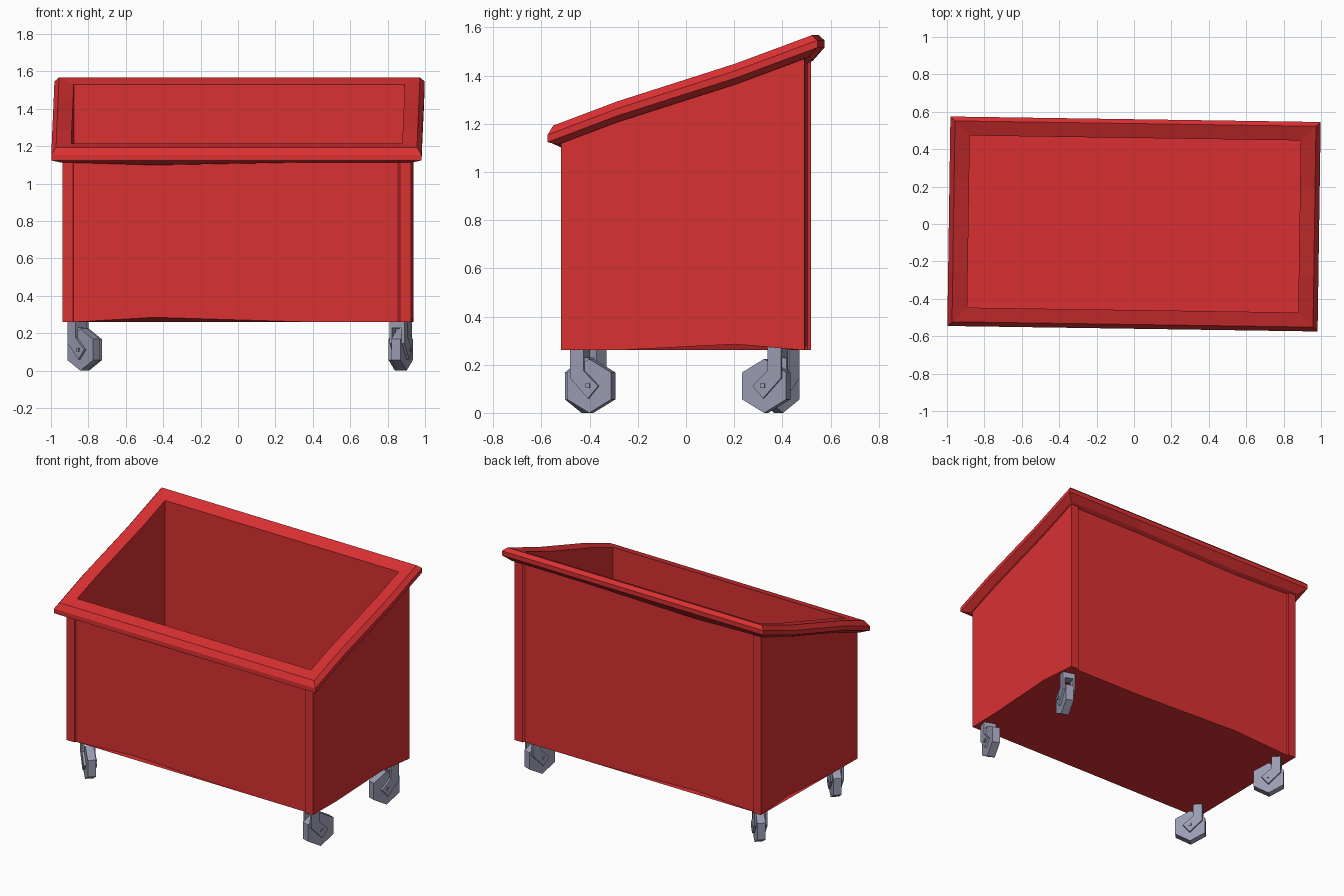
import bpy, bmesh, math
from mathutils import Matrix, Vector

if "Cube" in bpy.data.objects:
    bpy.data.objects.remove(bpy.data.objects["Cube"])


def material(name, rgb):
    m = bpy.data.materials.new(name)
    m.diffuse_color = (*rgb, 1)
    m.use_nodes = True
    m.node_tree.nodes["Principled BSDF"].inputs["Base Color"].default_value = m.diffuse_color
    return m


RED = material("red paint", (0.70, 0.03, 0.032))
GREY = material("caster grey", (0.32, 0.33, 0.44))
TWIST = Matrix.Rotation(math.radians(-0.85), 4, 'Z')  # bin sits slightly askew


def finish(name, bm, mat, matrix):
    me = bpy.data.meshes.new(name)
    bm.transform(matrix)
    bm.to_mesh(me)
    bm.free()
    me.materials.append(mat)
    ob = bpy.data.objects.new(name, me)
    bpy.context.collection.objects.link(ob)
    return ob


def loft(bm, rings):
    rows = [[bm.verts.new(p) for p in r] for r in rings]
    n = len(rows[0])
    for a, b in zip(rows, rows[1:]):
        for i in range(n):
            j = (i + 1) % n
            bm.faces.new((a[i], a[j], b[j], b[i]))
    return rows


# Slanted top height, dented bottom height
SLOPE = [(-0.57, 1.09), (-0.28, 1.20), (0.22, 1.36), (0.57, 1.49)]
XC, YC = (-0.44, 0.39), (-0.27, 0.22)


def top(y):
    for (y0, z0), (y1, z1) in zip(SLOPE, SLOPE[1:]):
        if y <= y1:
            break
    return z0 + (z1 - z0) * (y - y0) / (y1 - y0)


def bottom(x, y):
    return 0.285 if x == XC[0] or y == YC[1] else 0.26


# Body: outer walls with corner strips and slightly recessed long panels
def body_section():
    hx, hy, px, d = 0.932, 0.506, 0.875, 0.012
    front = [(-hx, -hy), (-px, -hy), (-px + 0.004, -hy + d), (XC[0], -hy + d),
             (XC[1], -hy + d), (px - 0.012, -hy + d), (px, -hy), (hx, -hy)]
    back = [(x, -y) for x, y in reversed(front)]
    return (front + [(hx, YC[0]), (hx, YC[1])]
            + back + [(-hx, YC[1]), (-hx, YC[0])])


bm = bmesh.new()
sec = body_section()
rows = loft(bm, [[(x, y, bottom(x, y)) for x, y in sec],
                 [(x, y, top(y) + 0.005) for x, y in sec]])
bm.faces.new(rows[0][::-1])
finish("bin_body", bm, RED, TWIST)


# Rim and inner tub: one sweep over the lip and down to the floor
def section(hx, hy):
    return [(-hx, -hy), (XC[0], -hy), (XC[1], -hy), (hx, -hy), (hx, YC[0]), (hx, YC[1]),
            (hx, hy), (XC[1], hy), (XC[0], hy), (-hx, hy), (-hx, YC[1]), (-hx, YC[0])]


bm = bmesh.new()
rings = []
for hx, hy, dz in [(0.90, 0.48, 0.0), (0.945, 0.52, 0.005), (0.99, 0.56, 0.03),
                   (0.99, 0.56, 0.06), (0.965, 0.537, 0.09), (0.885, 0.46, 0.082)]:
    rings.append([(x, y, top(y) + dz - (0.015 if x == XC[0] and dz < 0.02 else 0))
                  for x, y in section(hx, hy)])
rings.append([(x, y, bottom(x, y) + 0.04) for x, y in section(0.885, 0.46)])
rows = loft(bm, rings)
bm.faces.new(rows[-1])
finish("rim_and_tub", bm, RED, TWIST)


# Casters: built along +x as the trailing direction, swivel at the origin
def slab(bm, outline, y0, y1):
    a = [bm.verts.new((x, y0, z)) for x, z in outline]
    b = [bm.verts.new((x, y1, z)) for x, z in outline]
    n = len(a)
    bm.faces.new(a)
    bm.faces.new(b[::-1])
    for i in range(n):
        bm.faces.new((a[i], b[i], b[(i + 1) % n], a[(i + 1) % n]))


def polygon(cx, cz, r, n, start):
    return [(cx + r * math.cos(start + i * math.tau / n),
             cz + r * math.sin(start + i * math.tau / n)) for i in range(n)]


FORK = [(-0.03, 0.275), (0.03, 0.275), (0.03, 0.175), (0.095, 0.112),
        (0.05, 0.06), (-0.03, 0.145)]


def caster(name, x, y, trail):
    angle = math.atan2(trail[1], trail[0])
    place = Matrix.Translation((x, y, 0)) @ Matrix.Rotation(angle, 4, 'Z')
    bm = bmesh.new()
    slab(bm, polygon(0.05, 0.112, 0.112, 6, math.pi / 2), -0.026, 0.026)
    bmesh.ops.recalc_face_normals(bm, faces=bm.faces)
    finish(name + "_wheel", bm, GREY, place)
    bm = bmesh.new()
    for s in (-1, 1):
        slab(bm, FORK, s * 0.027, s * 0.042)
    slab(bm, [(-0.03, 0.275), (0.03, 0.275), (0.03, 0.228), (-0.03, 0.228)], -0.027, 0.027)
    slab(bm, polygon(0.05, 0.112, 0.013, 4, math.pi / 4), -0.048, 0.048)
    bmesh.ops.recalc_face_normals(bm, faces=bm.faces)
    finish(name + "_fork", bm, GREY, place)


caster("front_right_caster", 0.86, -0.44, (0.34, 0.94))
caster("back_right_caster", 0.88, 0.38, (-0.34, -0.94))
caster("front_left_caster", -0.86, -0.38, (0.7, -0.7))
caster("back_left_caster", -0.85, 0.42, (0.7, -0.7))
